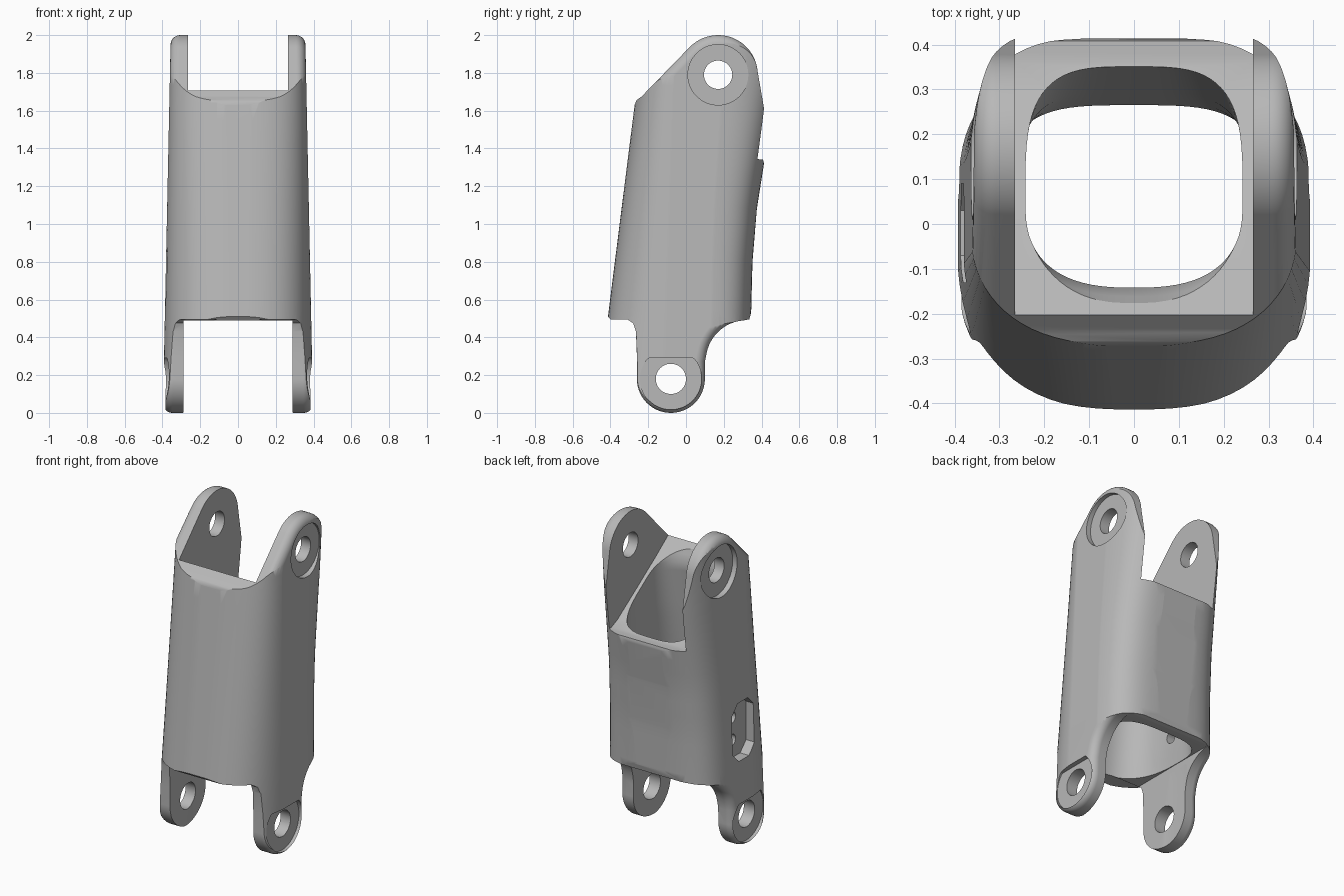
import bpy, bmesh
from math import sin, cos, pi, radians
from mathutils import Vector

if "Cube" in bpy.data.objects:
    bpy.data.objects.remove(bpy.data.objects["Cube"], do_unlink=True)

grey = bpy.data.materials.new("satin grey")
grey.use_nodes = True
grey.diffuse_color = (0.48, 0.48, 0.48, 1)
grey.node_tree.nodes["Principled BSDF"].inputs["Base Color"].default_value = grey.diffuse_color


def skin(name, rings):
    """Closed solid through a list of equal rings of points."""
    bm = bmesh.new()
    loops = [[bm.verts.new(p) for p in ring] for ring in rings]
    n = len(loops[0])
    for a, b in zip(loops, loops[1:]):
        for i in range(n):
            bm.faces.new((a[i], a[(i + 1) % n], b[(i + 1) % n], b[i]))
    bm.faces.new(loops[0])
    bm.faces.new(loops[-1])
    bmesh.ops.recalc_face_normals(bm, faces=bm.faces)
    mesh = bpy.data.meshes.new(name)
    bm.to_mesh(mesh)
    bm.free()
    mesh.materials.append(grey)
    ob = bpy.data.objects.new(name, mesh)
    bpy.context.collection.objects.link(ob)
    return ob


def prism(name, pts, x0, x1):
    return skin(name, [[(x, y, z) for y, z in pts] for x in (x0, x1)])


def arc(cy, cz, r, a0, a1, n):
    angles = [radians(a0 + (a1 - a0) * i / n) for i in range(n + 1)]
    return [(cy + r * cos(a), cz + r * sin(a)) for a in angles]


def at(table, z):
    """Linear lookup of (z, value) pairs."""
    for (z0, v0), (z1, v1) in zip(table, table[1:]):
        if z <= z1:
            return v0 + (v1 - v0) * (z - z0) / (z1 - z0)
    return table[-1][1]


def loft(name, width, front, back, mid, z0, z1, levels=24, sides=72):
    """Tube with a rounded front and a squarer back, stacked along z."""
    rings = []
    for k in range(levels + 1):
        z = z0 + (z1 - z0) * k / levels
        ring = []
        for i in range(sides):
            a = 2 * pi * (i + 0.5) / sides
            c, s = cos(a), sin(a)
            p = 2 / (3.5 if s > 0 else 2.6)
            reach = at(back, z) - mid if s > 0 else at(front, z) - mid
            x = width(z) * abs(c) ** p * (1 if c > 0 else -1)
            ring.append((x, mid + reach * abs(s) ** p, z))
        rings.append(ring)
    return skin(name, rings)


def combine(target, tool, operation="DIFFERENCE"):
    mod = target.modifiers.new("cut", "BOOLEAN")
    mod.operation, mod.solver, mod.object = operation, "EXACT", tool
    bpy.context.view_layer.objects.active = target
    bpy.ops.object.modifier_apply(modifier=mod.name)
    bpy.data.objects.remove(tool, do_unlink=True)


def half_width(z):
    return 0.398 - 0.021 * z


# Side outline with both lugs
TOP, LOW = (0.17, 1.79), (-0.08, 0.18)
outline = [(-0.41, 0.535), (-0.413, 0.51), (-0.4, 0.495), (-0.31, 0.495), (-0.28, 0.475),
           (-0.265, 0.43), (-0.26, 0.3)]
outline += arc(*LOW, 0.18, 180, 360, 28)
outline += [(0.1, 0.27)]
outline += arc(0.32, 0.275, 0.215, 170, 95, 12)
outline += [(0.335, 0.495), (0.345, 0.53), (0.352, 0.8), (0.375, 1.08), (0.413, 1.32),
            (0.388, 1.42), (0.415, 1.6)]
outline += arc(*TOP, 0.21, 5, 135, 24)
outline += [(-0.235, 1.675), (-0.262, 1.655), (-0.272, 1.63)]


def inset(pts, d):
    out = []
    for i, p in enumerate(pts):
        e = [Vector(pts[i]) - Vector(pts[i - 1]), Vector(pts[(i + 1) % len(pts)]) - Vector(p)]
        n = [Vector((-v.y, v.x)).normalized() for v in e]
        out.append(Vector(p) + (n[0] + n[1]) * d / (1 + n[0].dot(n[1])))
    return out


# Rounded, tapered slab cut from the outline
R = 0.05
rings = []
for side in (-1, 1):
    steps = range(0, 8) if side < 0 else range(7, -1, -1)
    for k in steps:
        a = pi / 2 * k / 7
        rings.append([(side * (half_width(z) - R * (1 - cos(a))), y, z)
                      for y, z in inset(outline, R * (1 - sin(a)))])
body = skin("link_body", rings)

# Curved outer shell
shell = loft("shell", lambda z: half_width(z) + 0.004,
             [(-0.1, -0.49), (0.5, -0.415), (1.64, -0.272), (2.1, -0.21)],
             [(-0.1, 0.34), (0.5, 0.345), (0.8, 0.354), (1.1, 0.38), (1.32, 0.415),
              (1.6, 0.46), (2.1, 0.52)], 0, -0.1, 2.1)
combine(body, shell, "INTERSECT")

# Hollow inside
bore_width = [(-0.1, 0.3), (0.45, 0.29), (0.6, 0.27), (0.8, 0.255), (1.3, 0.243), (2.1, 0.24)]
bore = loft("bore", lambda z: at(bore_width, z),
            [(-0.1, -0.36), (0.5, -0.32), (1.3, -0.19), (1.6, -0.142), (1.75, -0.2), (2.1, -0.2)],
            [(-0.1, 0.26), (0.5, 0.265), (1.32, 0.35), (2.1, 0.37)], 0.05, -0.1, 2.1, 44)
combine(body, bore)

# Fork openings between the upper and lower lugs
combine(body, prism("upper_gap", [(-0.22, 1.72), (-0.08, 1.62), (0.1, 1.5), (0.3, 1.37),
                                  (0.36, 1.345), (0.6, 1.325), (0.6, 2.2), (-0.5, 2.2)],
                    -0.265, 0.265))
combine(body, prism("lower_gap", [(-0.6, -0.1), (0.6, -0.1), (0.6, 0.49), (-0.6, 0.49)],
                    -0.288, 0.288))

# Pin holes and outer recesses
for centre, hole, seat, floor, flat in ((TOP, 0.075, 0.16, 0.33, 3), (LOW, 0.08, 0.163, 0.363, 0.29)):
    combine(body, prism("pin_hole", arc(*centre, hole, 0, 352.5, 47), -0.6, 0.6))
    ring = [(y, min(z, flat)) for y, z in arc(*centre, seat, 0, 354.375, 63)]
    for side in (-1, 1):
        combine(body, prism("pin_seat", ring, side * floor, side * 0.6))

# Pocket with two screw holes on the right side
py, pz, hy, hz, c = -0.02, 0.735, 0.11, 0.18, 0.06
pocket = [(py + hy, pz - hz + c), (py + hy, pz + hz - c), (py + hy - c, pz + hz),
          (py - hy + c, pz + hz), (py - hy, pz + hz - c), (py - hy, pz - hz + c),
          (py - hy + c, pz - hz), (py + hy - c, pz - hz)]
combine(body, prism("pocket", pocket, -0.6, -0.325))
for z in (0.665, 0.805):
    combine(body, prism("screw_hole", arc(0.01, z, 0.035, 0, 345, 23), -0.6, -0.1))

# Smooth shading with crisp cut edges
bpy.ops.object.select_all(action="DESELECT")
body.select_set(True)
bpy.context.view_layer.objects.active = body
bpy.ops.object.shade_smooth_by_angle(angle=radians(32))
weighted = body.modifiers.new("even shading", "WEIGHTED_NORMAL")
weighted.keep_sharp = True
